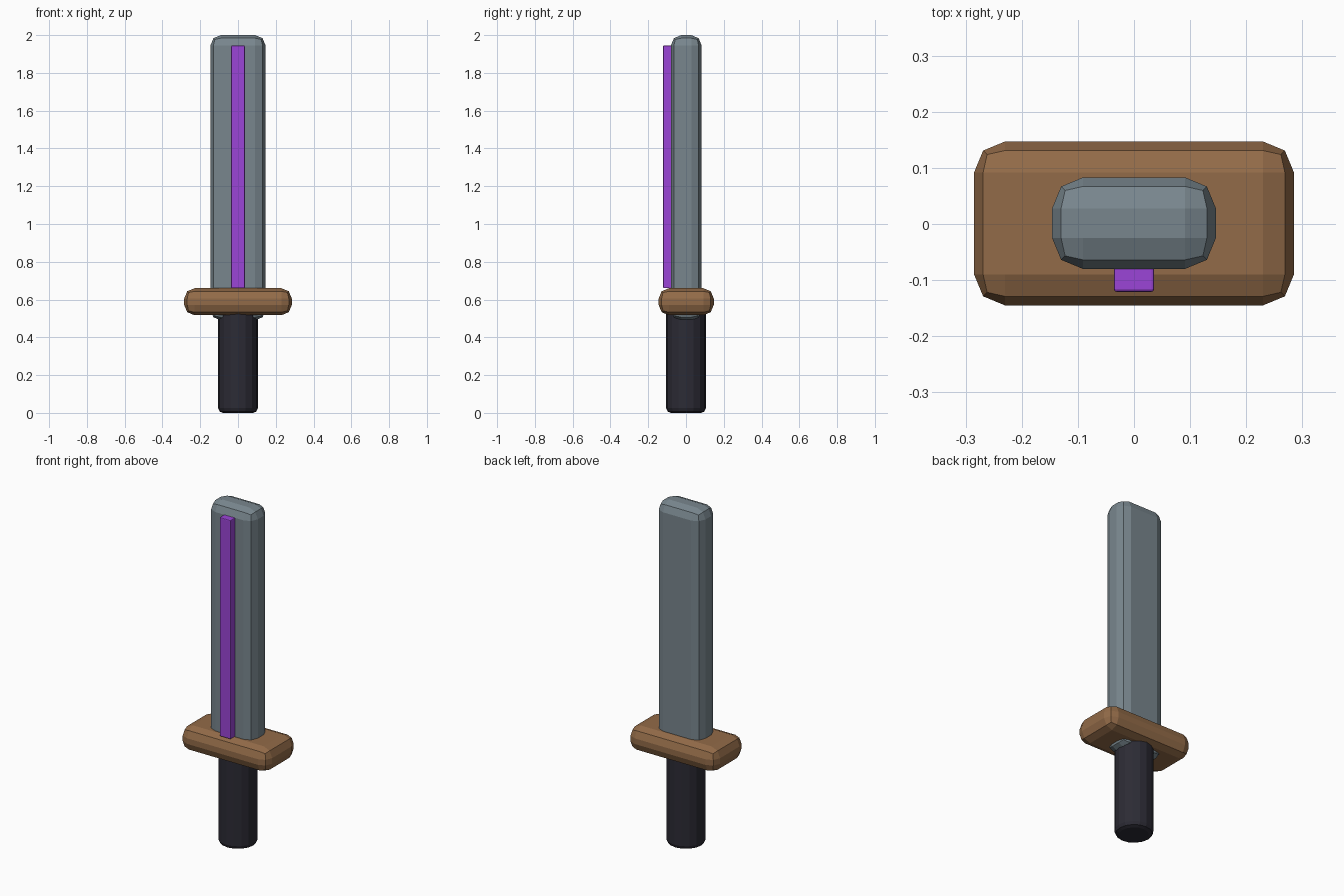
import bpy
import math

cube = bpy.data.objects.get("Cube")
if cube:
    bpy.data.objects.remove(cube, do_unlink=True)


def material(name, rgb):
    mat = bpy.data.materials.new(name)
    mat.use_nodes = True
    color = (*rgb, 1.0)
    mat.diffuse_color = color
    mat.node_tree.nodes["Principled BSDF"].inputs["Base Color"].default_value = color
    return mat


def finish(obj, name, mat, width, segments):
    """Name and colour a part, then round its edges."""
    obj.name = name
    obj.data.materials.append(mat)
    bpy.ops.object.transform_apply(location=False, rotation=True, scale=True)
    bevel = obj.modifiers.new("Rounded edges", 'BEVEL')
    bevel.width = width
    bevel.segments = segments
    bevel.limit_method = 'ANGLE'
    bevel.angle_limit = math.radians(40)
    return obj


def box(name, low, high, mat, width, segments=2):
    center = [(a + b) / 2 for a, b in zip(low, high)]
    bpy.ops.mesh.primitive_cube_add(size=1, location=center)
    obj = bpy.context.object
    obj.scale = [b - a for a, b in zip(low, high)]
    return finish(obj, name, mat, width, segments)


steel = material("steel grey", (0.19, 0.24, 0.27))
wood = material("wood brown", (0.29, 0.147, 0.065))
purple = material("bright purple", (0.33, 0.06, 0.68))
dark = material("dark grip", (0.025, 0.024, 0.035))

# Blade, running down through the guard
box("blade", (-0.146, -0.08, 0.49), (0.146, 0.083, 2.0), steel, 0.055)

# Raised strip on the front of the blade
box("blade_strip", (-0.036, -0.121, 0.66), (0.036, -0.06, 1.945), purple, 0.005)

# Cross guard
box("guard", (-0.285, -0.145, 0.517), (0.285, 0.147, 0.66), wood, 0.055)

# Grip
bpy.ops.mesh.primitive_cylinder_add(vertices=16, radius=0.105, depth=0.57,
                                    location=(0, 0, 0.285))
finish(bpy.context.object, "grip", dark, 0.025, 2)
